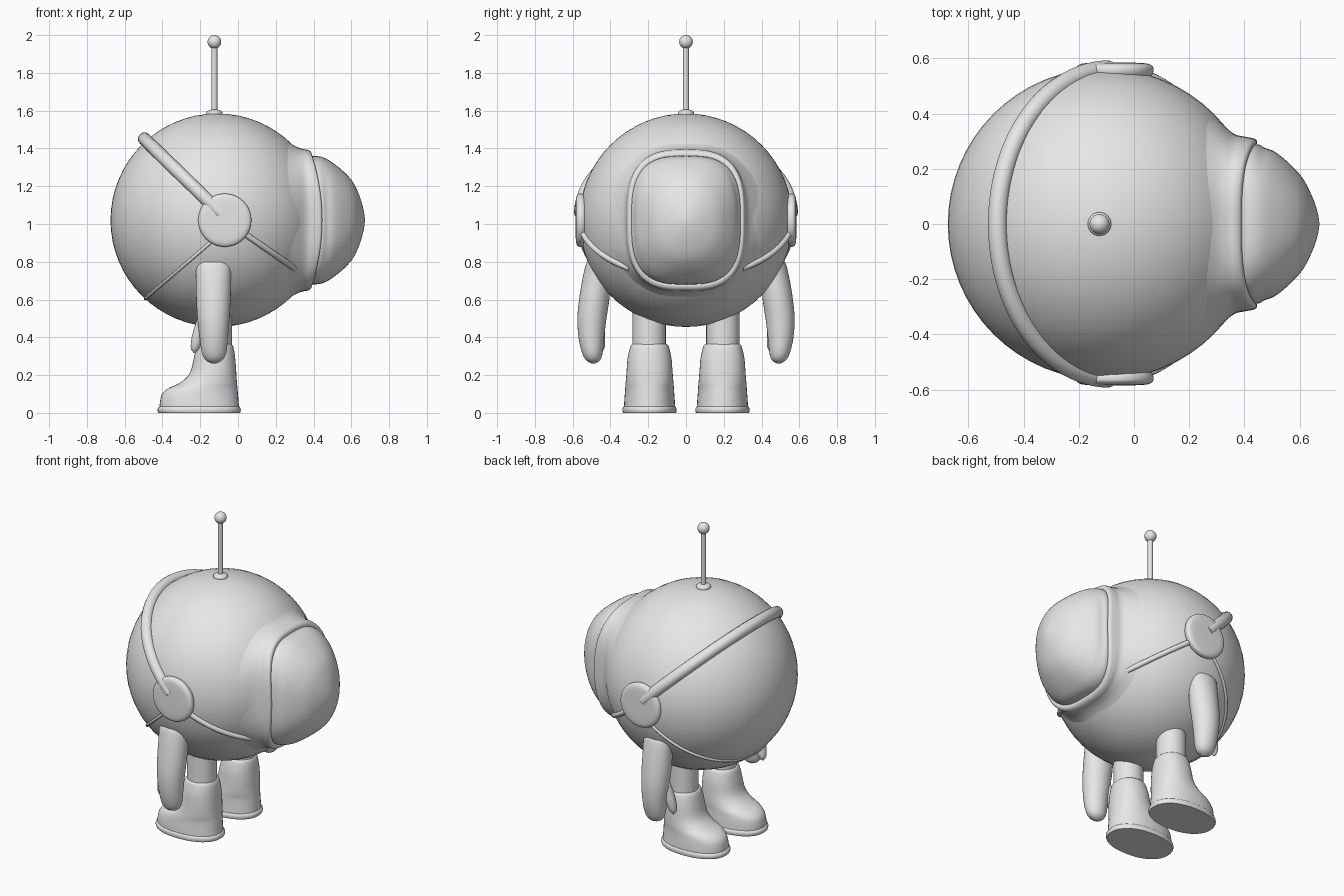
import bpy, bmesh, math
from mathutils import Vector

if "Cube" in bpy.data.objects:
    bpy.data.objects.remove(bpy.data.objects["Cube"])

grey = bpy.data.materials.new("plain_grey")
grey.diffuse_color = (0.8, 0.8, 0.8, 1)
grey.use_nodes = True
grey.node_tree.nodes["Principled BSDF"].inputs["Base Color"].default_value = grey.diffuse_color
C = Vector((-0.11, 0, 1.02))   # body centre
R = 0.565                      # body radius


def finish(obj, name, mirror=False, angle=40):
    obj.name = name
    obj.data.materials.clear()
    obj.data.materials.append(grey)
    bpy.ops.object.select_all(action='DESELECT')
    obj.select_set(True)
    bpy.context.view_layer.objects.active = obj
    bpy.ops.object.shade_smooth_by_angle(angle=math.radians(angle))
    if mirror:
        m = obj.modifiers.new("Mirror", 'MIRROR')
        m.use_axis = (False, True, False)
    return obj


def smooth_rows(rows, steps):
    """Catmull-Rom interpolation of section parameters."""
    out = []
    for i in range(len(rows) - 1):
        a, b = rows[max(i - 1, 0)], rows[i]
        c, d = rows[i + 1], rows[min(i + 2, len(rows) - 1)]
        for s in range(steps):
            t = s / steps
            out.append([0.5 * (2 * q + (r - p) * t + (2 * p - 5 * q + 4 * r - w) * t * t
                               + (3 * q - p - 3 * r + w) * t ** 3)
                        for p, q, r, w in zip(a, b, c, d)])
    return out + [list(rows[-1])]


def loft(name, rows, ring, mirror=False, steps=4, n=48):
    """Skin closed rings; ring(row, cos, sin) gives one point."""
    bm = bmesh.new()
    rings = []
    for row in smooth_rows(rows, steps):
        rings.append([bm.verts.new(ring(row, math.cos(2 * math.pi * k / n),
                                        math.sin(2 * math.pi * k / n))) for k in range(n)])
    for a, b in zip(rings, rings[1:]):
        for k in range(n):
            j = (k + 1) % n
            bm.faces.new((a[k], a[j], b[j], b[k]))
    bm.faces.new(rings[0])
    bm.faces.new(rings[-1])
    bmesh.ops.recalc_face_normals(bm, faces=bm.faces)
    me = bpy.data.meshes.new(name)
    bm.to_mesh(me)
    bm.free()
    obj = bpy.data.objects.new(name, me)
    bpy.context.collection.objects.link(obj)
    return finish(obj, name, mirror)


def tube(name, points, radius, mirror=False):
    cu = bpy.data.curves.new(name, 'CURVE')
    cu.dimensions = '3D'
    cu.bevel_depth = radius
    cu.bevel_resolution = 4
    cu.use_fill_caps = True
    sp = cu.splines.new('POLY')
    sp.points.add(len(points) - 1)
    for p, co in zip(sp.points, points):
        p.co = (*co, 1)
    obj = bpy.data.objects.new(name, cu)
    bpy.context.collection.objects.link(obj)
    bpy.ops.object.select_all(action='DESELECT')
    obj.select_set(True)
    bpy.context.view_layer.objects.active = obj
    bpy.ops.object.convert(target='MESH')
    return finish(bpy.context.object, name, mirror)


def ball(name, loc, radius, seg=64):
    bpy.ops.mesh.primitive_uv_sphere_add(segments=seg, ring_count=seg // 2, radius=radius, location=loc)
    return finish(bpy.context.object, name)


def spow(v, e):
    return math.copysign(abs(v) ** e, v)


def dome_ring(r, c, s):
    x, hy, hz, e, saddle = r
    y, z = spow(c, 2 / e), spow(s, 2 / e)
    return (x + saddle * (1 - z * z), hy * y, C.z + hz * z)


# Body ball
ball("body", C, R)

# Collar flaring from the ball to a saddle-shaped rounded-box rim
loft("window_rim", [
    (0.15, 0.490, 0.490, 2.0, 0), (0.24, 0.437, 0.435, 2.0, 0),
    (0.30, 0.378, 0.394, 2.3, 0.005), (0.34, 0.328, 0.378, 2.7, 0.02),
    (0.365, 0.316, 0.374, 2.9, 0.04), (0.385, 0.308, 0.363, 3.0, 0.055),
    (0.39, 0.290, 0.342, 3.0, 0.055), (0.37, 0.27, 0.325, 3.0, 0.055)], dome_ring, n=72)

# Bulging dome inside the rim
loft("window_dome", [
    (0.36, 0.285, 0.335, 3.0, 0.055), (0.40, 0.289, 0.340, 3.0, 0.05),
    (0.45, 0.277, 0.333, 2.8, 0.022), (0.50, 0.262, 0.305, 2.6, 0.01),
    (0.56, 0.222, 0.257, 2.4, 0), (0.61, 0.168, 0.200, 2.2, 0),
    (0.645, 0.102, 0.125, 2.1, 0), (0.665, 0.045, 0.055, 2.0, 0),
    (0.672, 0.004, 0.005, 2.0, 0)], dome_ring, n=72)

# Thick headband over the upper -x side
arc = [math.pi * k / 48 for k in range(49)]
tube("headband", [(-0.09 - 0.405 * math.sin(a), 0.558 * math.cos(a), 1.055 + 0.395 * math.sin(a))
                  for a in arc], 0.035)

# Fine seam under the -x side
tube("lower_seam", [(-0.09 - 0.40 * math.sin(a), 0.558 * math.cos(a), 0.95 - 0.345 * math.sin(a))
                    for a in arc], 0.009)

# Thin straps from the side discs down to the rim
strap = []
for k in range(17):
    x, z = -0.04 + 0.34 * k / 16, 1.0 - 0.235 * k / 16
    strap.append((x, math.sqrt(R * R - (x - C.x) ** 2 - (z - C.z) ** 2) + 0.003, z))
tube("strap", strap, 0.016, True)

# Round side discs
loft("side_disc", [(0.53, 0.128), (0.545, 0.138), (0.56, 0.141), (0.573, 0.136),
                   (0.582, 0.115), (0.585, 0.06), (0.585, 0.005)],
     lambda r, c, s: (-0.07 + r[1] * c, r[0], 1.02 + r[1] * s), True)

# Antenna
loft("antenna_base", [(1.575, 0.042), (1.592, 0.042), (1.602, 0.03), (1.606, 0.012)],
     lambda r, c, s: (-0.125 + r[1] * c, r[1] * s, r[0]), n=24)
tube("antenna_rod", [(-0.125, 0, 1.58), (-0.125, 0, 1.95)], 0.0155)
ball("antenna_tip", (-0.125, 0, 1.964), 0.036, 32)


# Arms and thumbs: z, centre x, centre y, half x, half y
def limb_ring(r, c, s):
    return (r[1] + r[3] * c, r[2] + r[4] * s, r[0])


loft("arm", [(0.80, -0.13, 0.472, 0.085, 0.05), (0.78, -0.13, 0.472, 0.093, 0.06),
             (0.70, -0.13, 0.475, 0.093, 0.075), (0.60, -0.13, 0.486, 0.091, 0.08),
             (0.50, -0.13, 0.498, 0.085, 0.077), (0.40, -0.128, 0.501, 0.075, 0.068),
             (0.32, -0.127, 0.496, 0.065, 0.055), (0.28, -0.127, 0.492, 0.045, 0.038),
             (0.262, -0.127, 0.49, 0.012, 0.01)], limb_ring, True, n=32)
loft("thumb", [(0.54, -0.17, 0.475, 0.03, 0.03), (0.46, -0.195, 0.465, 0.034, 0.034),
               (0.40, -0.213, 0.46, 0.032, 0.032), (0.345, -0.226, 0.455, 0.024, 0.024),
               (0.318, -0.23, 0.455, 0.005, 0.005)], limb_ring, True, n=24)

# Legs
loft("leg", [(0.30, -0.12, 0.195, 0.088, 0.088), (0.62, -0.12, 0.195, 0.088, 0.088)],
     limb_ring, True, steps=1, n=32)


# Boots and soles: z, toe x, heel x, half width
def boot_ring(r, c, s):
    z, x0, x1, hw = r
    return ((x0 + x1) / 2 + (x1 - x0) / 2 * spow(c, 0.9), 0.193 + hw * spow(s, 0.9), z)


loft("boot", [(0.02, -0.415, 0.006, 0.136), (0.06, -0.413, 0.003, 0.134),
              (0.10, -0.402, 0.0, 0.131), (0.13, -0.37, -0.003, 0.129),
              (0.155, -0.315, -0.005, 0.127), (0.19, -0.27, -0.008, 0.124),
              (0.23, -0.248, -0.01, 0.121), (0.29, -0.234, -0.015, 0.116),
              (0.34, -0.222, -0.022, 0.105), (0.36, -0.212, -0.03, 0.097),
              (0.366, -0.20, -0.04, 0.086)], boot_ring, True, n=40)
loft("sole", [(0.0, -0.42, 0.01, 0.14), (0.008, -0.425, 0.014, 0.143),
              (0.024, -0.425, 0.014, 0.143), (0.034, -0.414, 0.005, 0.136)],
     boot_ring, True, steps=2, n=40)
